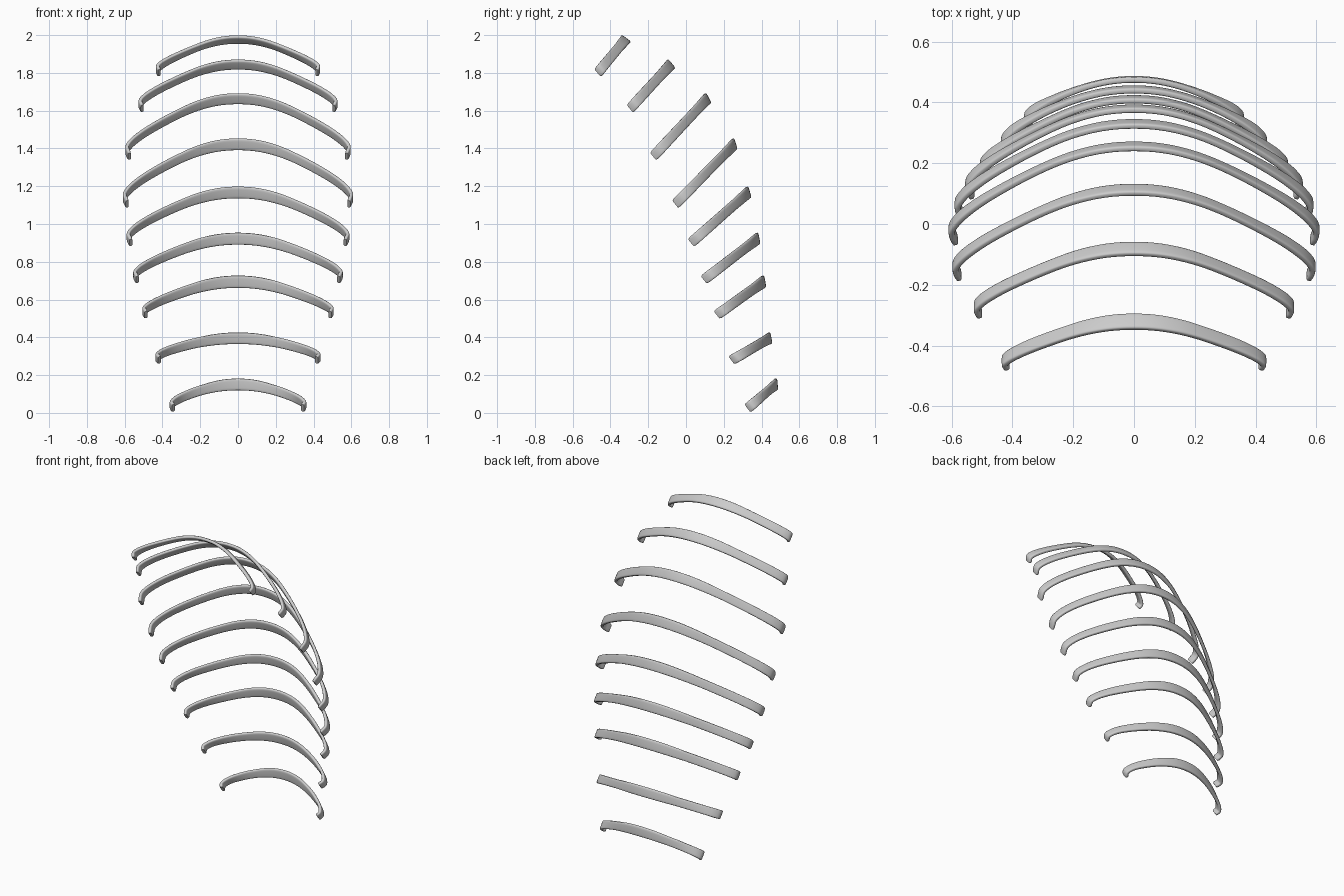
import bpy, bmesh, math
from mathutils import Vector

if "Cube" in bpy.data.objects:
    bpy.data.objects.remove(bpy.data.objects["Cube"])

THICK = 0.02
# half width, then (y, z) of the crown's upper edge, crown's lower edge, tip middle
RIBS = [
    (0.356, (0.477, 0.182), (0.482, 0.120), (0.327, 0.025)),
    (0.432, (0.441, 0.426), (0.452, 0.366), (0.242, 0.279)),
    (0.501, (0.408, 0.727), (0.420, 0.663), (0.164, 0.519)),
    (0.549, (0.377, 0.954), (0.389, 0.892), (0.095, 0.705)),
    (0.584, (0.324, 1.198), (0.342, 1.138), (0.027, 0.901)),
    (0.604, (0.250, 1.453), (0.268, 1.393), (-0.056, 1.105)),
    (0.591, (0.102, 1.692), (0.130, 1.638), (-0.173, 1.358)),
    (0.521, (-0.098, 1.870), (-0.060, 1.823), (-0.296, 1.611)),
    (0.429, (-0.343, 1.997), (-0.295, 1.962), (-0.467, 1.800)),
]
# half arch seen in its own plane: sideways fraction, fall fraction, ends in a small hook
ARCH = [(0, 0), (0.12, 0.012), (0.24, 0.055), (0.37, 0.135), (0.5, 0.25), (0.65, 0.405),
        (0.8, 0.57), (0.9, 0.70), (0.965, 0.80), (1.0, 0.89), (0.985, 1.0)]
# rounder variant, used for the lowest ribs and partly for the middle ones
ROUND_ARCH = [(0, 0), (0.12, 0.011), (0.24, 0.045), (0.37, 0.11), (0.5, 0.20), (0.65, 0.33),
              (0.8, 0.49), (0.9, 0.62), (0.965, 0.74), (1.0, 0.87), (0.97, 1.0)]
ROUNDNESS = [1, 1, 0.4, 0.5, 0.5, 0.5, 0.4, 0.3, 0.3]
TIP_WIDTH = Vector((0, 0.036, -0.042))


def smooth_path(pts, steps=4):
    """Catmull-Rom through pts."""
    p = [2 * pts[0] - pts[1]] + pts + [2 * pts[-1] - pts[-2]]
    out = []
    for i in range(1, len(p) - 2):
        a, b, c, d = p[i - 1:i + 3]
        for s in range(steps):
            t = s / steps
            out.append(0.5 * (2 * b + (c - a) * t + (2 * a - 5 * b + 4 * c - d) * t * t
                              + (3 * b - a - 3 * c + d) * t ** 3))
    return out + [p[-2]]


def full_arch(roundness):
    half = [Vector(a).lerp(Vector(b), roundness) for a, b in zip(ARCH, ROUND_ARCH)]
    return smooth_path([Vector((-q.x, q.y)) for q in half[:0:-1]] + half)


def section(n=16):
    """Rounded flat bar, as unit offsets across width and thickness."""
    pts = []
    for k in range(n):
        a = 2 * math.pi * (k + 0.5) / n
        c, s = math.cos(a), math.sin(a)
        pts.append((math.copysign(abs(c) ** 0.4, c), math.copysign(abs(s) ** 0.5, s)))
    return pts


SECTION = section()


def make_rib(name, path, half_width, upper, lower, tip):
    up, low = Vector((0, *upper)), Vector((0, *lower))
    crown, fall = (up + low) / 2, Vector((0, *tip)) - (up + low) / 2
    pts = [crown + fall * q.y + Vector((half_width * q.x, 0, 0)) for q in path]
    bm = bmesh.new()
    rings = []
    last = len(pts) - 1
    for i, p in enumerate(pts):
        tangent = (pts[min(i + 1, last)] - pts[max(i - 1, 0)]).normalized()
        # full width at the crown, slightly slimmer along the arms, turning at the tip
        u = min(1, abs(path[i].x))
        width = ((low - up) * (1 - 0.12 * min(1, 2 * u) ** 2)).lerp(TIP_WIDTH, u ** 4)
        normal = tangent.cross(width).normalized()
        centre = p - normal * THICK * 0.2
        scale = 0.85 if i in (0, last) else 1
        rings.append([bm.verts.new(centre + width * (a * scale / 2) + normal * (b * scale * THICK / 2))
                      for a, b in SECTION])
    n = len(SECTION)
    for r0, r1 in zip(rings, rings[1:]):
        for k in range(n):
            bm.faces.new((r0[k], r0[(k + 1) % n], r1[(k + 1) % n], r1[k]))
    bm.faces.new(rings[0])
    bm.faces.new(rings[-1])
    bmesh.ops.recalc_face_normals(bm, faces=bm.faces)
    mesh = bpy.data.meshes.new(name)
    bm.to_mesh(mesh)
    bm.free()
    obj = bpy.data.objects.new(name, mesh)
    bpy.context.collection.objects.link(obj)
    bpy.context.view_layer.objects.active = obj
    obj.select_set(True)


# nine curved ribs, bottom to top
for i, rib in enumerate(RIBS):
    make_rib(f"rib_{i + 1}", full_arch(ROUNDNESS[i]), *rib)
bpy.ops.object.shade_smooth_by_angle(angle=math.radians(50))
